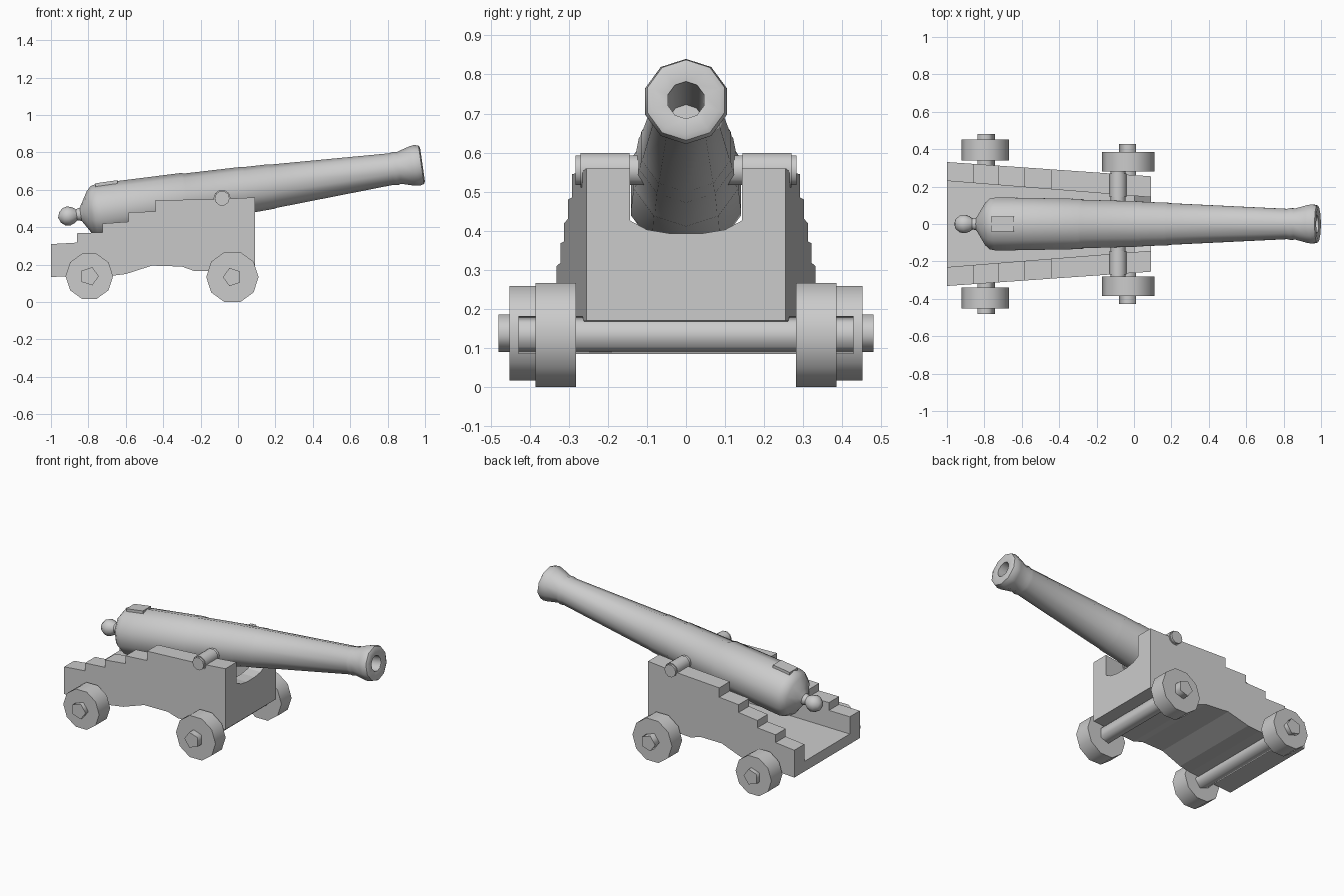
import bpy, bmesh
from math import sin, cos, pi, radians, atan
from mathutils import Matrix, Vector

if "Cube" in bpy.data.objects:
    bpy.data.objects.remove(bpy.data.objects["Cube"])

def finish(name, bm, smooth=None, matrix=None):
    bmesh.ops.remove_doubles(bm, verts=bm.verts, dist=1e-5)
    bmesh.ops.recalc_face_normals(bm, faces=bm.faces)
    if matrix:
        bm.transform(matrix)
    me = bpy.data.meshes.new(name)
    bm.to_mesh(me)
    bm.free()
    ob = bpy.data.objects.new(name, me)
    bpy.context.collection.objects.link(ob)
    if smooth:
        bpy.ops.object.select_all(action='DESELECT')
        ob.select_set(True)
        bpy.context.view_layer.objects.active = ob
        bpy.ops.object.shade_smooth_by_angle(angle=radians(smooth))
    return ob

def lathe(name, profile, sides=10, start=pi / 2, smooth=40, matrix=None):
    """Spin (distance, radius) pairs round the local x axis."""
    bm = bmesh.new()
    rings = [[bm.verts.new((t, r * cos(start + 2 * pi * i / sides), r * sin(start + 2 * pi * i / sides)))
              for i in range(sides)] for t, r in profile]
    for a, b in zip(rings, rings[1:]):
        for i in range(sides):
            j = (i + 1) % sides
            bm.faces.new((a[i], a[j], b[j], b[i]))
    return finish(name, bm, smooth, matrix)

def cylinder_y(name, x, z, y0, y1, r, sides=10, start=0, smooth=40):
    """Cylinder lying along y; start is the angle of its first corner from +x."""
    m = Matrix.Translation((x, 0, z)) @ Matrix(((0, 1, 0, 0), (1, 0, 0, 0), (0, 0, 1, 0), (0, 0, 0, 1)))
    return lathe(name, [(y0, 0), (y0, r), (y1, r), (y1, 0)], sides, start, smooth, m)

def prism(name, pts, ya, yb):
    """Side outline in x, z stretched between two plan lines ya(x), yb(x)."""
    bm = bmesh.new()
    a = [bm.verts.new((x, ya(x), z)) for x, z in pts]
    b = [bm.verts.new((x, yb(x), z)) for x, z in pts]
    bm.faces.new(a)
    bm.faces.new(b[::-1])
    for i in range(len(pts)):
        j = (i + 1) % len(pts)
        bm.faces.new((a[i], b[i], b[j], a[j]))
    return finish(name, bm)

def outer(x): return 0.255 + (0.09 - x) * 0.07
def inner(x): return 0.143 + (0.09 - x) * 0.08

# Carriage side boards with stepped tops and arched bottoms
bottom = [(-1, 0.135), (-0.68, 0.14), (-0.6, 0.15), (-0.46, 0.195),
          (-0.3, 0.19), (-0.23, 0.165), (0.09, 0.17)]
steps = [(0.09, 0.56), (-0.1, 0.55), (-0.44, 0.545), (-0.44, 0.485), (-0.585, 0.48),
         (-0.585, 0.43), (-0.725, 0.42), (-0.725, 0.373), (-0.86, 0.368), (-0.86, 0.318), (-1, 0.31)]
for s, side in ((1, "left"), (-1, "right")):
    prism("carriage_cheek_" + side, bottom + steps,
          lambda x: s * outer(x), lambda x: s * inner(x))

# Carriage floor between the cheeks
prism("carriage_floor", bottom + [(0.09, 0.25), (-0.3, 0.24), (-1, 0.2)],
      inner, lambda x: -inner(x))

# Front crosspiece with a hollow top for the barrel
bm = bmesh.new()
cut = [(-0.15, 0.17), (0.15, 0.17), (0.15, 0.43), (0.1, 0.403), (0.04, 0.393),
       (-0.04, 0.393), (-0.1, 0.403), (-0.15, 0.43)]
face = bm.faces.new([bm.verts.new((0.09, y, z)) for y, z in cut])
ext = bmesh.ops.extrude_face_region(bm, geom=[face], use_keep_orig=True)
bmesh.ops.translate(bm, vec=(-0.09, 0, 0),
                    verts=[v for v in ext["geom"] if isinstance(v, bmesh.types.BMVert)])
finish("front_crosspiece", bm)

# Axles and wheels
for name, x, z, r, y0, y1, end, start in (
        ("front", -0.03, 0.134, 0.14, 0.282, 0.385, 0.428, pi),
        ("rear", -0.795, 0.138, 0.127, 0.34, 0.452, 0.48, 0)):
    # the lathe angle runs along x first, then z
    cylinder_y(name + "_axle", x, z, -end, end, 0.051, 5, start, 75)
    for s, side in ((1, "left"), (-1, "right")):
        cylinder_y(name + "_wheel_" + side, x, z, s * y0, s * y1, r)

# Barrel, tilted upward, with knob, rings, flared muzzle and open bore
tilt = atan(0.1455)
place = Matrix.Translation((0, 0, 0.592)) @ Matrix.Rotation(-tilt, 4, 'Y')
lathe("barrel", [
    (-0.972, 0), (-0.962, 0.028), (-0.94, 0.047), (-0.915, 0.052), (-0.89, 0.043), (-0.872, 0.03),
    (-0.85, 0.036), (-0.835, 0.06), (-0.80, 0.118), (-0.775, 0.142), (-0.745, 0.148), (-0.66, 0.148),
    (-0.285, 0.141), (-0.275, 0.136), (0.04, 0.127), (0.05, 0.124), (0.18, 0.12), (0.19, 0.117),
    (0.83, 0.085), (0.85, 0.09), (0.87, 0.086), (0.94, 0.106), (0.965, 0.11), (0.99, 0.104),
    (0.997, 0.09), (0.99, 0.048), (0.6, 0.045), (0.6, 0)], matrix=place)

# Raised vent plate on the breech
bm = bmesh.new()
bmesh.ops.create_cube(bm, size=1)
bm.transform(place @ Matrix.Translation((-0.69, 0, 0.13)) @ Matrix.Diagonal(Vector((0.12, 0.082, 0.044, 1))))
finish("vent_plate", bm)

# Trunnion bar and its caps on the cheeks
cylinder_y("trunnion", -0.085, 0.555, -0.283, 0.283, 0.04)
for s, side in ((1, "left"), (-1, "right")):
    cylinder_y("trunnion_cap_" + side, -0.085, 0.555, s * 0.145, s * 0.27, 0.046)
